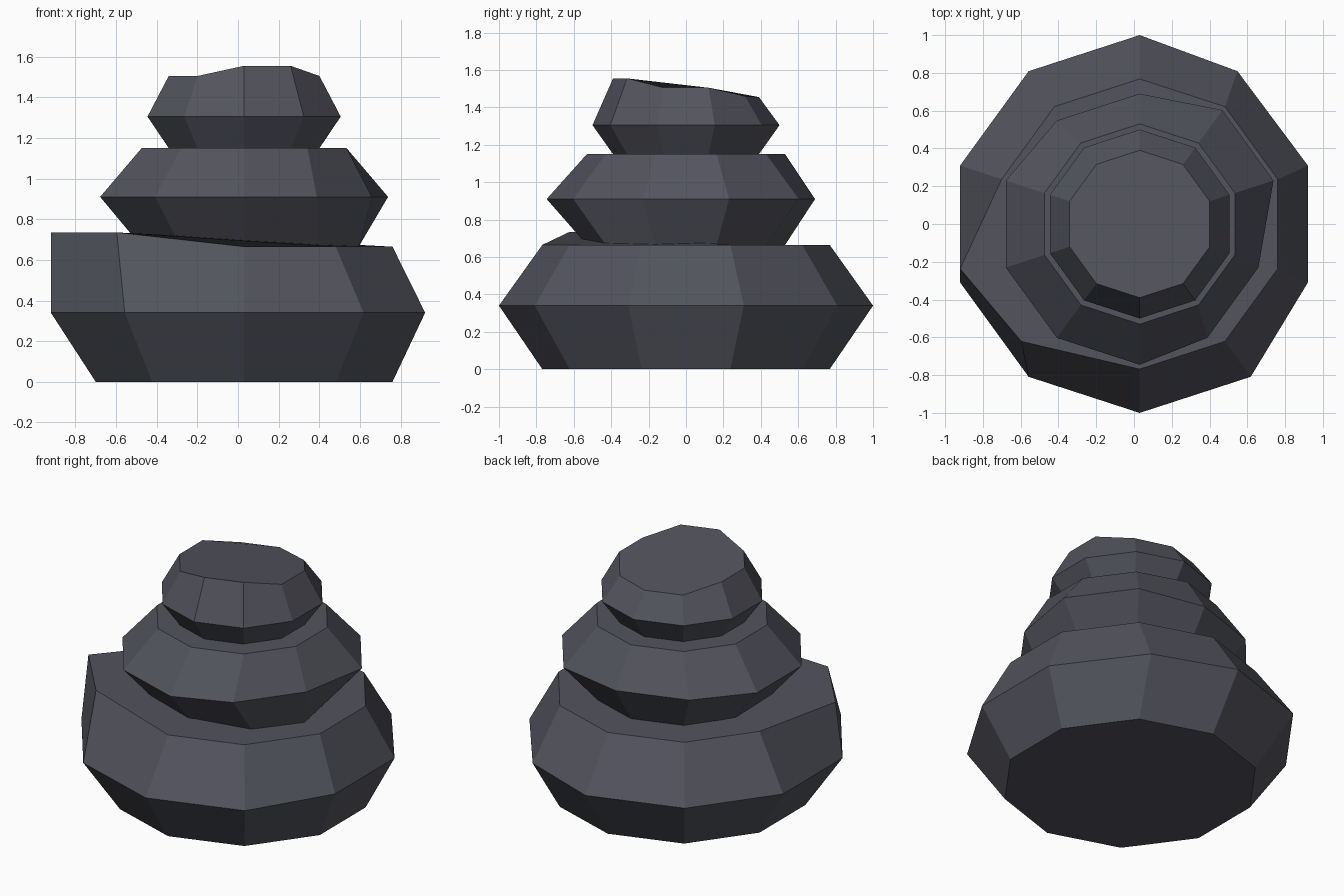
import bpy, bmesh
from math import sin, cos, tau

if "Cube" in bpy.data.objects:
    bpy.data.objects.remove(bpy.data.objects["Cube"])

SIDES = 10
CENTRE_X = 0.03

stone = bpy.data.materials.new("dark_stone")
stone.diffuse_color = (0.085, 0.088, 0.11, 1)
stone.use_nodes = True
stone.node_tree.nodes["Principled BSDF"].inputs["Base Color"].default_value = stone.diffuse_color


def rock_tier(name, levels, nudges):
    """Closed ten-sided stone from (radius, z) levels.
    nudges: (level, side) -> (dx, dy, dz); side 0 faces front, going anticlockwise."""
    bm = bmesh.new()
    rings = []
    for lv, (r, z) in enumerate(levels):
        ring = []
        for i in range(SIDES):
            a = tau * i / SIDES
            dx, dy, dz = nudges.get((lv, i), (0, 0, 0))
            ring.append(bm.verts.new((CENTRE_X + r * sin(a) + dx, -r * cos(a) + dy, z + dz)))
        rings.append(ring)
    for low, high in zip(rings, rings[1:]):
        for i in range(SIDES):
            j = (i + 1) % SIDES
            bm.faces.new((low[i], low[j], high[j], high[i]))
    bm.faces.new(rings[0][::-1])
    bm.faces.new(rings[-1])
    bmesh.ops.recalc_face_normals(bm, faces=bm.faces)
    mesh = bpy.data.meshes.new(name)
    bm.to_mesh(mesh)
    bm.free()
    mesh.materials.append(stone)
    obj = bpy.data.objects.new(name, mesh)
    bpy.context.collection.objects.link(obj)


# Base stone, with a raised lip at front left
rock_tier("base_stone", [(0.768, 0), (1.0, 0.34), (0.768, 0.665)], {
    (1, 2): (-0.06, 0, 0), (1, 3): (-0.06, 0, 0), (1, 4): (-0.07, 0, 0),
    (2, 8): (-0.22, 0, 0.07), (2, 9): (-0.175, 0, 0.07),
})

# Middle stone, dented at right and back
rock_tier("middle_stone", [(0.53, 0.665), (0.745, 0.91), (0.53, 1.15)], {
    (0, 1): (0.06, 0, 0), (0, 2): (0.06, 0, 0),
    (1, 1): (-0.08, 0, 0), (1, 2): (-0.08, 0, 0),
    (1, 5): (0, -0.055, 0), (1, 6): (0, -0.055, 0),
})

# Top stone, cap raised at front and lowered at back
rock_tier("top_stone", [(0.39, 1.15), (0.5, 1.305), (0.39, 1.505)], {
    (2, 0): (0, 0, 0.05), (2, 1): (0, 0, 0.05),
    (2, 4): (0, 0, -0.045), (2, 5): (0, 0, -0.05), (2, 6): (0, 0, -0.05),
})
